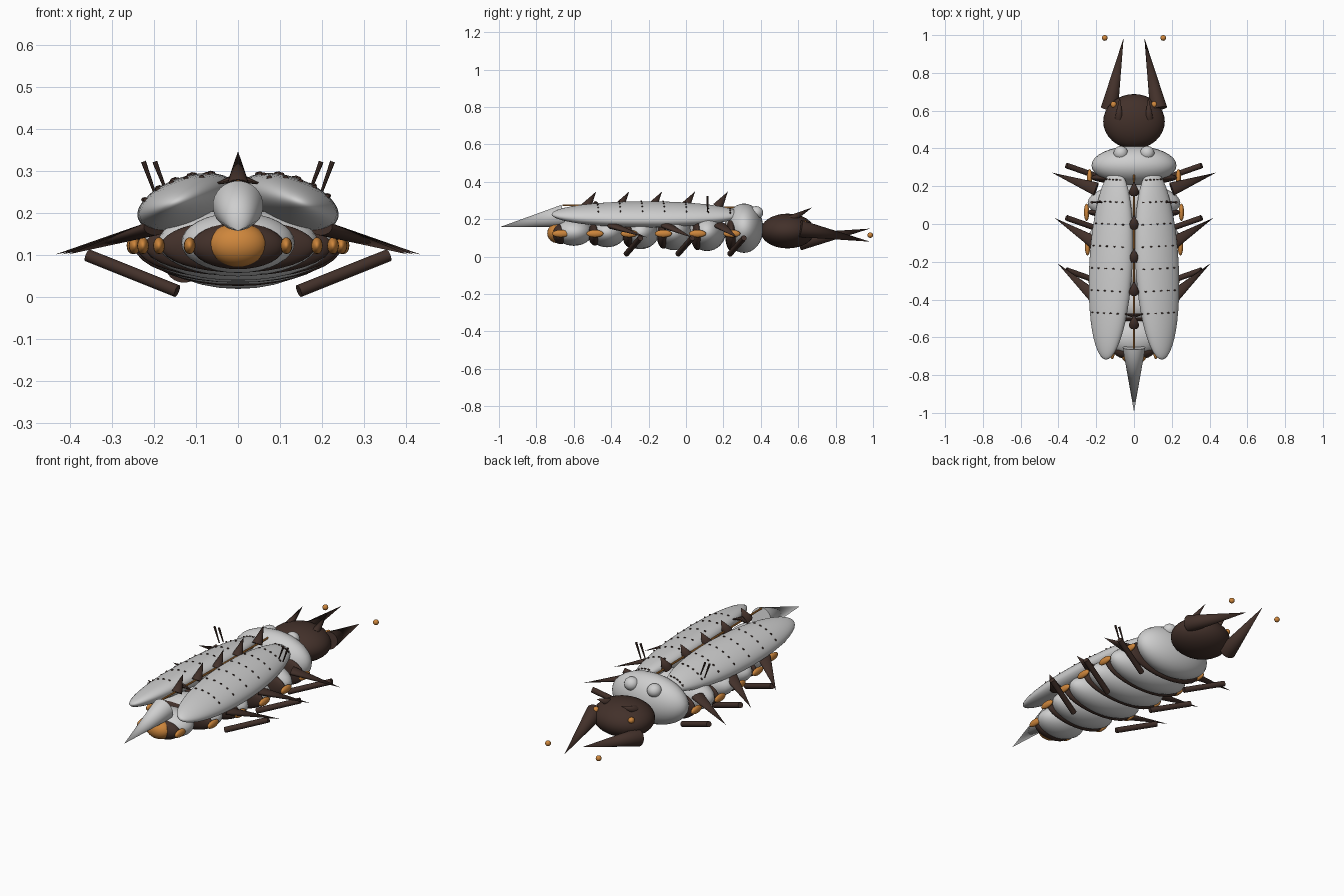
import bpy
from math import radians, sqrt
from mathutils import Vector, Euler, Matrix

if "Cube" in bpy.data.objects:
    bpy.data.objects.remove(bpy.data.objects["Cube"])


def material(name, rgb):
    m = bpy.data.materials.new(name)
    m.use_nodes = True
    m.diffuse_color = (*rgb, 1)
    m.node_tree.nodes["Principled BSDF"].inputs["Base Color"].default_value = (*rgb, 1)
    return m


SHELL = material("pale_shell", (0.62, 0.62, 0.62))
DARK = material("dark_brown", (0.055, 0.03, 0.023))
ORANGE = material("amber", (0.62, 0.24, 0.045))


def finish(name, mat):
    ob = bpy.context.object
    ob.name = name
    ob.data.materials.append(mat)
    bpy.ops.object.shade_smooth_by_angle(angle=radians(40))
    return ob


def ball(name, mat, loc, size, rot=(0, 0, 0), seg=32):
    bpy.ops.mesh.primitive_uv_sphere_add(segments=seg, ring_count=seg // 2, radius=1,
                                         location=loc, rotation=rot)
    bpy.context.object.scale = size
    return finish(name, mat)


def rod(name, mat, start, end, r1, r2=0, flat=1, sides=16):
    """Tapered rod between two points; flat squashes it vertically."""
    a, b = Vector(start), Vector(end)
    d = b - a
    bpy.ops.mesh.primitive_cone_add(vertices=sides, radius1=r1, radius2=r2, depth=d.length,
                                    location=(a + b) / 2,
                                    rotation=d.to_track_quat('Z', 'Y').to_euler())
    bpy.context.object.scale.y = flat
    return finish(name, mat)


SIDES = (("left", 1), ("right", -1))

# Head, with the two jaws tilted opposite ways
ball("head", DARK, (0, 0.543, 0.137), (0.163, 0.145, 0.093))
for side, s in SIDES:
    rod(side + "_jaw", DARK, (s * 0.13, 0.61, 0.115 + s * 0.035),
        (s * 0.055, 0.985, 0.115 - s * 0.035), 0.046, sides=24)
    ball(side + "_feeler_bead", ORANGE, (s * 0.155, 0.985, 0.115), (0.015,) * 3, seg=16)
    ball(side + "_eye", ORANGE, (s * 0.108, 0.632, 0.178), (0.016, 0.018, 0.016), seg=16)
    rod(side + "_brow_horn", DARK, (s * 0.08, 0.56, 0.2), (s * 0.075, 0.675, 0.263), 0.022)

# Collar behind the head
ball("collar", SHELL, (0, 0.31, 0.152), (0.225, 0.103, 0.132))
for side, s in SIDES:
    ball(side + "_collar_bump", SHELL, (s * 0.07, 0.375, 0.235), (0.038, 0.038, 0.035), seg=24)

# Body segments: pale lobes
for i, (w, h) in enumerate([(0.135, 0.072), (0.19, 0.08), (0.225, 0.09), (0.24, 0.095), (0.245, 0.1)]):
    ball(f"body_lobe_{i}", SHELL, (0, -0.6 + i * 0.178, 0.13), (w, 0.1, h))

# Dark bands between lobes, each with an amber spot at either side
for i, w in enumerate((0.115, 0.188, 0.226, 0.246, 0.251, 0.235)):
    y = -0.67 + i * 0.183
    ball(f"dark_band_{i}", DARK, (0, y, 0.122), (w - 0.004, 0.05 if i == 0 else 0.036, 0.055 + 0.008 * i))
    for side, s in SIDES:
        ball(f"{side}_spot_{i}", ORANGE, (s * w, y, 0.123), (0.014, 0.046, 0.02), seg=16)
ball("rear_cap", ORANGE, (0, -0.69, 0.125), (0.07, 0.052, 0.052))

# Tail spike and the cord along the back
rod("tail_spike", SHELL, (0, -0.655, 0.218), (0, -0.995, 0.158), 0.06, sides=32)
rod("back_cord", ORANGE, (0, -0.66, 0.275), (0, 0.36, 0.262), 0.005, 0.005, sides=8)

# Wing cases with rows of small dark pits
for side, s in SIDES:
    loc, rot = (s * 0.122, -0.212, 0.226), (0, s * radians(20), s * radians(3))
    size = (0.12, 0.507, 0.06)
    ball(side + "_wing_case", SHELL, loc, size, rot, 48)
    place = Matrix.LocRotScale(Vector(loc), Euler(rot), Vector(size))
    for row in range(7):
        v = (0.235 - row * 0.118 + 0.212) / 0.507
        c = sqrt(1 - v * v)
        for col, k in enumerate((-0.75, -0.4, -0.05, 0.3, 0.65)):
            u = k * c
            p = place @ Vector((u, v, sqrt(1 - u * u - v * v)))
            ball(f"{side}_pit_{row}_{col}", DARK, p, (0.007, 0.004, 0.006), seg=8)
    # Thin bristles near the shoulder
    rod(side + "_outer_bristle", DARK, (s * 0.195, 0.115, 0.24), (s * 0.225, 0.115, 0.323), 0.003, 0.006, sides=8)
    rod(side + "_inner_bristle", DARK, (s * 0.17, 0.115, 0.25), (s * 0.198, 0.115, 0.323), 0.003, 0.006, sides=8)
    rod(side + "_rear_barb", DARK, (0, -0.485, 0.285), (s * 0.06, -0.475, 0.268), 0.012, sides=8)

# Row of thorns along the spine, leaning forward
for i in range(5):
    y = -0.535 + i * 0.176
    rod(f"back_thorn_{i}", DARK, (0, y, 0.265), (0, y + 0.055, 0.348), 0.028, sides=12)

# Legs and flattened side thorns
for i, part in enumerate(("front", "middle", "rear")):
    y = 0.235 - i * 0.277
    for side, s in SIDES:
        rod(f"{side}_{part}_leg", DARK, (s * 0.145, y, 0.015), (s * 0.358, y + 0.075, 0.1), 0.015, 0.015)
        reach = 0.435 - 0.015 * i
        rod(f"{side}_{part}_side_thorn", DARK, (s * 0.2, y - 0.05 - 0.012 * i, 0.165),
            (s * reach, 0.272 - 0.24 * i, 0.102), 0.036, flat=0.5)
